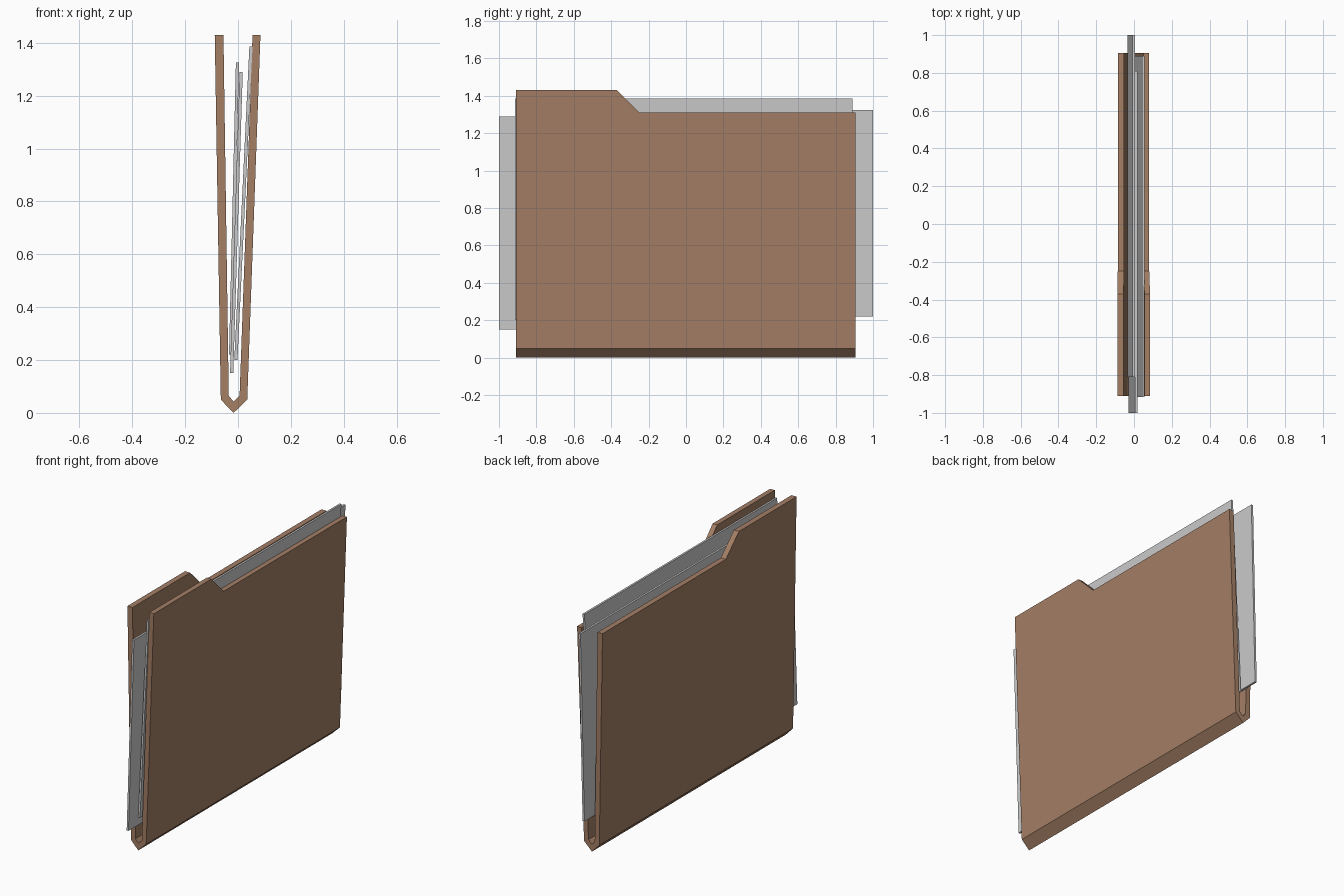
import bpy, bmesh
from mathutils import Vector

if "Cube" in bpy.data.objects:
    bpy.data.objects.remove(bpy.data.objects["Cube"])


def prism(name, points, offset):
    """Closed prism: a flat outline extruded along an offset vector."""
    bm = bmesh.new()
    face = bm.faces.new([bm.verts.new(p) for p in points])
    ext = bmesh.ops.extrude_face_region(bm, geom=[face], use_keep_orig=True)
    moved = [v for v in ext["geom"] if isinstance(v, bmesh.types.BMVert)]
    bmesh.ops.translate(bm, vec=Vector(offset), verts=moved)
    bmesh.ops.recalc_face_normals(bm, faces=bm.faces[:])
    mesh = bpy.data.meshes.new(name)
    bm.to_mesh(mesh)
    bm.free()
    obj = bpy.data.objects.new(name, mesh)
    bpy.context.collection.objects.link(obj)
    return obj


# Folder cover: V cross-section with a pointed spine
section = [(-0.017, 0), (0.035, 0.05), (0.085, 1.43), (0.055, 1.43),
           (0.006, 0.065), (-0.017, 0.043), (-0.035, 0.065),
           (-0.055, 1.43), (-0.088, 1.43), (-0.065, 0.05)]
folder = prism("folder_cover", [(x, -0.91, z) for x, z in section], (0, 1.815, 0))

# Cutter that lowers the top edge and leaves the tab
tab = [(-0.42, 1.48), (-0.25, 1.31), (1.1, 1.31), (1.1, 1.48)]
cutter = prism("tab_cutter", [(-0.3, y, z) for y, z in tab], (0.6, 0, 0))
cutter.hide_render = True
mod = folder.modifiers.new("tab_cut", 'BOOLEAN')
mod.operation = 'DIFFERENCE'
mod.solver = 'EXACT'
mod.object = cutter
bpy.context.view_layer.objects.active = folder
bpy.ops.object.modifier_apply(modifier=mod.name)
bpy.data.objects.remove(cutter)

brown = bpy.data.materials.new("brown_card")
brown.diffuse_color = (0.37, 0.21, 0.13, 1)
brown.use_nodes = True
brown.node_tree.nodes["Principled BSDF"].inputs["Base Color"].default_value = brown.diffuse_color
folder.data.materials.clear()
folder.data.materials.append(brown)

# Loose sheets: y range, then left edge x and z at the bottom and top
sheets = [(-1.0, 0.81, -0.030, 0.15, 0.006, 1.29),
          (-0.81, 1.0, -0.034, 0.22, -0.008, 1.325),
          (-0.915, 0.89, -0.014, 0.20, 0.043, 1.385)]
for i, (y0, y1, xb, zb, xt, zt) in enumerate(sheets, 1):
    prism(f"paper_sheet_{i}",
          [(xb, y0, zb), (xb, y1, zb), (xt, y1, zt), (xt, y0, zt)],
          (0.012, 0, 0))
